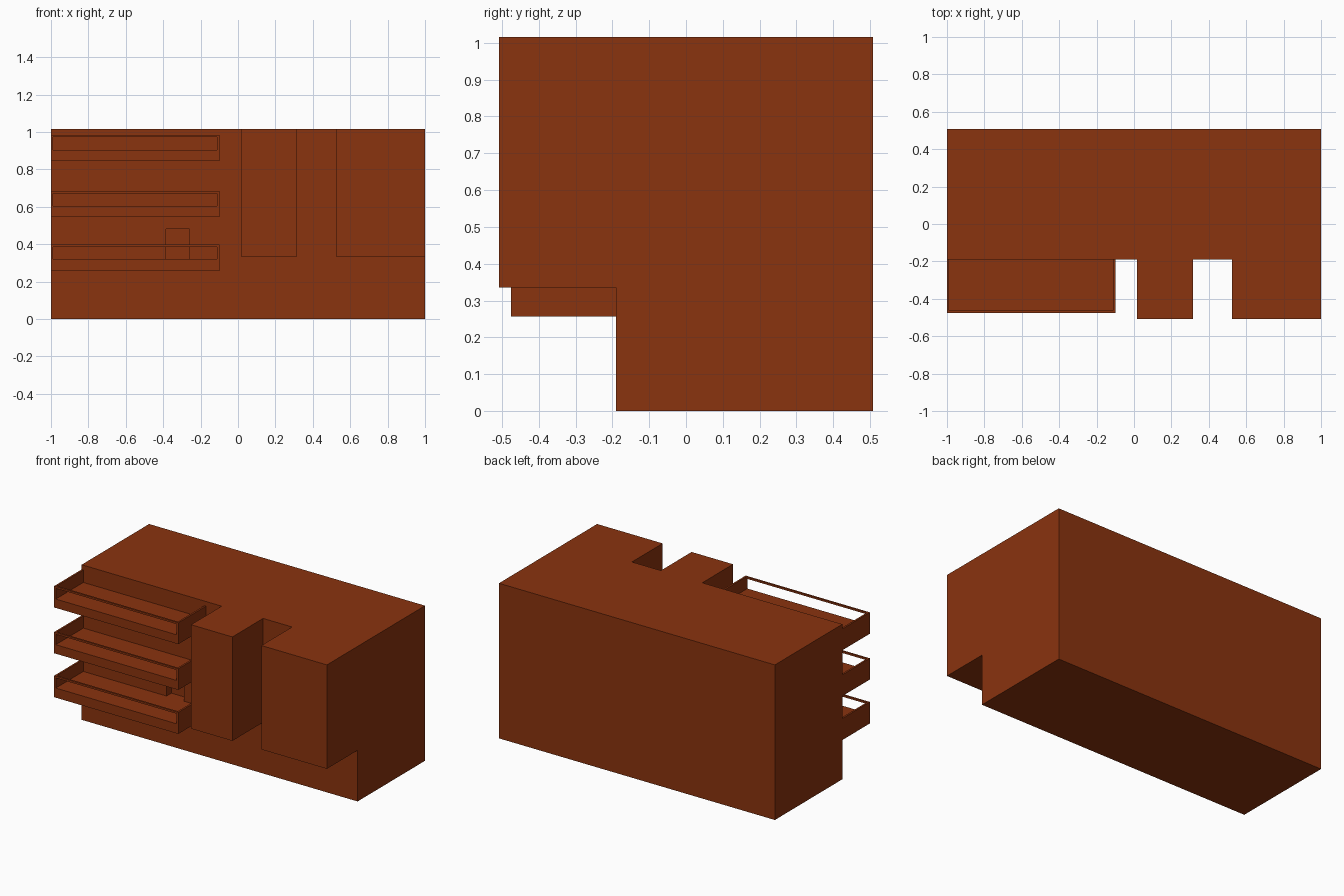
import bpy
import bmesh
from mathutils import Vector

cube = bpy.data.objects.get("Cube")
if cube:
    bpy.data.objects.remove(cube, do_unlink=True)

# Single brick colour
brick = bpy.data.materials.new("brick brown")
brick.use_nodes = True
COLOUR = (0.254, 0.033, 0.0045, 1.0)
brick.diffuse_color = COLOUR
brick.node_tree.nodes["Principled BSDF"].inputs["Base Color"].default_value = COLOUR


def add_box(bm, lo, hi):
    """Add an axis-aligned box between two corners."""
    lo, hi = Vector(lo), Vector(hi)
    verts = bmesh.ops.create_cube(bm, size=1)["verts"]
    for v in verts:
        v.co = (lo + hi) / 2 + v.co * (hi - lo)


def make_object(name, bm):
    bmesh.ops.recalc_face_normals(bm, faces=bm.faces)
    mesh = bpy.data.meshes.new(name)
    bm.to_mesh(mesh)
    bm.free()
    mesh.materials.append(brick)
    obj = bpy.data.objects.new(name, mesh)
    bpy.context.collection.objects.link(obj)
    return obj


WALL_Y, DEPTH_Y, TOP_Z = -0.19, 0.508, 1.016

# Main block with a shallow doorway pushed into its front wall
bm = bmesh.new()
add_box(bm, (-1, WALL_Y, 0), (1, DEPTH_Y, TOP_Z))
cuts = [((-0.385, 0, 0), (1, 0, 0)), ((-0.26, 0, 0), (1, 0, 0)),
        ((0, 0, 0.32), (0, 0, 1)), ((0, 0, 0.48), (0, 0, 1))]
for point, normal in cuts:
    front = [f for f in bm.faces if f.normal.y < -0.9]
    edges = {e for f in front for e in f.edges}
    verts = {v for f in front for v in f.verts}
    bmesh.ops.bisect_plane(bm, geom=front + list(edges) + list(verts),
                           plane_co=point, plane_no=normal)
    bm.normal_update()
door = min((f for f in bm.faces if f.normal.y < -0.9),
           key=lambda f: (f.calc_center_median() - Vector((-0.3225, WALL_Y, 0.4))).length)
pushed = bmesh.ops.extrude_face_region(bm, geom=[door])["geom"]
bmesh.ops.translate(bm, vec=(0, 0.05, 0),
                    verts=[g for g in pushed if isinstance(g, bmesh.types.BMVert)])
if door.is_valid:
    bmesh.ops.delete(bm, geom=[door], context='FACES_ONLY')
make_object("main_block", bm)

# Overhanging front bays, open where they join the wall
for name, x0, x1 in (("middle_bay", 0.015, 0.315), ("end_bay", 0.525, 1.0)):
    bm = bmesh.new()
    add_box(bm, (x0, -DEPTH_Y, 0.335), (x1, WALL_Y, TOP_Z))
    bm.normal_update()
    joins = [f for f in bm.faces if f.normal.y > 0.9]
    bmesh.ops.delete(bm, geom=joins, context='FACES_ONLY')
    make_object(name, bm)

# Balconies: thick floor, thin side panels and a thin front rail
X0, X1, Y0, T = -1.0, -0.1, -0.475, 0.012
for name, bottom, floor, top in (("lower_balcony", 0.257, 0.32, 0.398),
                                 ("middle_balcony", 0.545, 0.604, 0.684),
                                 ("upper_balcony", 0.845, 0.903, 0.985)):
    bm = bmesh.new()
    add_box(bm, (X0, Y0, bottom), (X1, WALL_Y, floor))
    for x in (X0, X1 - T):
        add_box(bm, (x, Y0, floor), (x + T, WALL_Y, top))
    add_box(bm, (X0 + T, Y0, top - T), (X1 - T, Y0 + T, top))
    make_object(name, bm)
